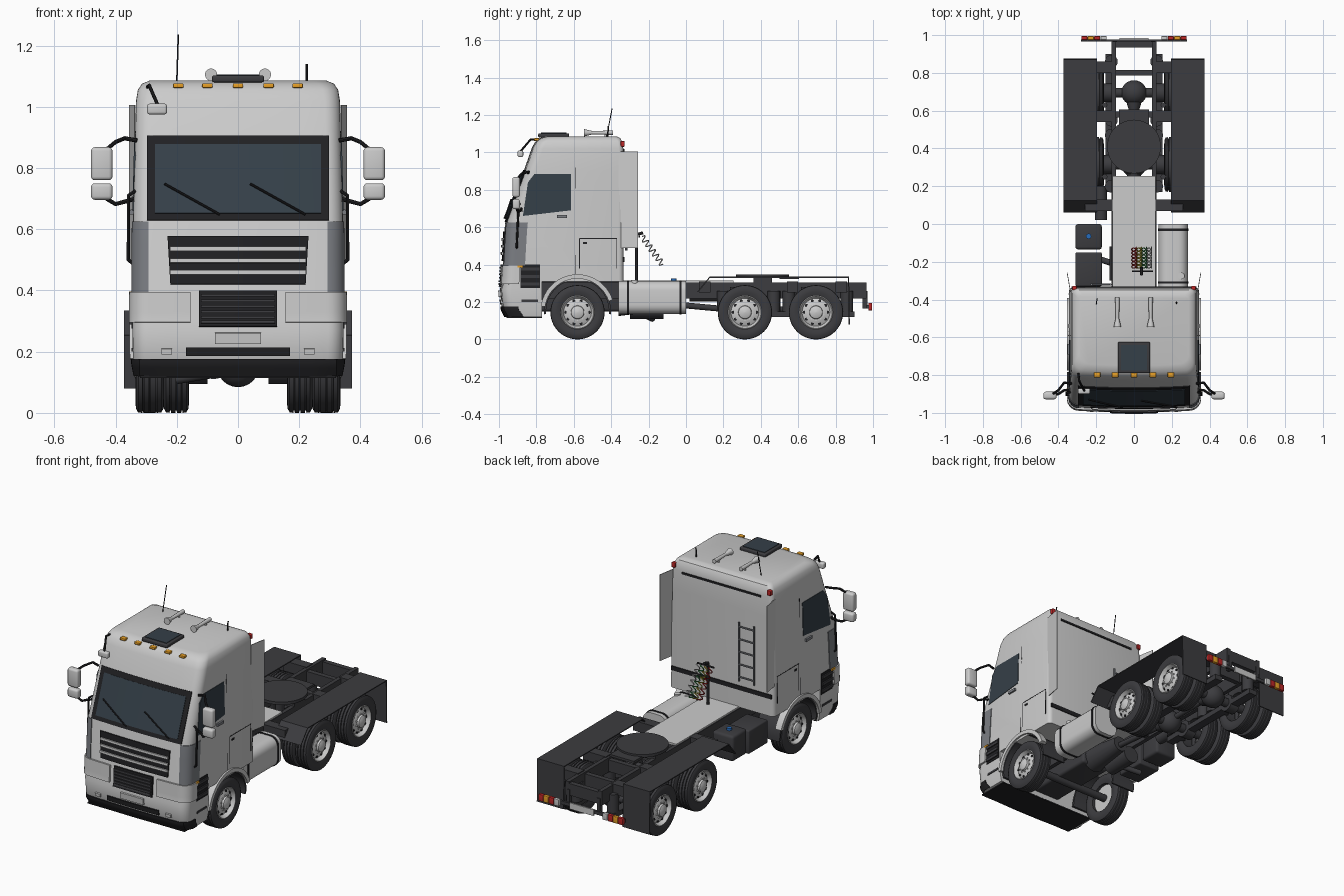
import bpy, bmesh
from math import sin, cos, pi, radians
from mathutils import Vector

if "Cube" in bpy.data.objects:
    bpy.data.objects.remove(bpy.data.objects["Cube"])

def mat(name, c):
    m = bpy.data.materials.new(name)
    m.diffuse_color = (*c, 1)
    m.use_nodes = True
    m.node_tree.nodes["Principled BSDF"].inputs["Base Color"].default_value = m.diffuse_color
    return m
DARK, BLACK = mat("dark", (.045, .045, .05)), mat("black", (.015, .015, .017))
GREY, GLASS = mat("mid_grey", (.2, .21, .23)), mat("glass", (.035, .05, .065))
AMBER, RED = mat("amber", (.8, .35, .02)), mat("red", (.5, .02, .02))
BLUE, YELLOW = mat("blue", (.02, .15, .5)), mat("yellow", (.6, .5, .05))
GREEN = mat("green", (.05, .3, .08))

def finish(name, bm, m=None):
    bmesh.ops.recalc_face_normals(bm, faces=bm.faces[:])
    me = bpy.data.meshes.new(name)
    bm.to_mesh(me); bm.free()
    ob = bpy.data.objects.new(name, me)
    bpy.context.collection.objects.link(ob)
    if m: me.materials.append(m)
    return ob

def box(name, x0, x1, y0, y1, z0, z1, m=None, bev=0, along_y=False):
    bm = bmesh.new()
    bmesh.ops.create_cube(bm, size=1)
    for v in bm.verts:
        v.co = ((x0+x1)/2 + v.co.x*(x1-x0), (y0+y1)/2 + v.co.y*(y1-y0), (z0+z1)/2 + v.co.z*(z1-z0))
    if bev:
        es = [e for e in bm.edges if not along_y or abs(e.verts[0].co.y - e.verts[1].co.y) > 1e-5]
        bmesh.ops.bevel(bm, geom=es, offset=bev, segments=6 if along_y else 3, profile=.5, affect='EDGES')
    return finish(name, bm, m)

def rods(name, segs, m=None, n=16):
    """Cylinders or cones, each (start, end, radius[, end radius])."""
    bm = bmesh.new()
    for s in segs:
        a, b = Vector(s[0]), Vector(s[1])
        r = bmesh.ops.create_cone(bm, cap_ends=True, segments=n, radius1=s[2], radius2=s[-1], depth=(b-a).length)
        q = (b-a).to_track_quat('Z', 'Y')
        for v in r['verts']: v.co = q @ v.co + (a+b)/2
    return finish(name, bm, m)

def tube(name, pts, r, m=None):
    cu = bpy.data.curves.new(name, 'CURVE')
    cu.dimensions, cu.bevel_depth, cu.bevel_resolution, cu.use_fill_caps = '3D', r, 2, True
    sp = cu.splines.new('POLY')
    sp.points.add(len(pts)-1)
    for p, c in zip(sp.points, pts): p.co = (*c, 1)
    if m: cu.materials.append(m)
    ob = bpy.data.objects.new(name, cu)
    bpy.context.collection.objects.link(ob)

def loft(name, rings, m=None, wrap=False, caps=True):
    bm = bmesh.new()
    vs = [[bm.verts.new(p) for p in ring] for ring in rings]
    n = len(vs[0])
    for a, b in zip(vs, vs[1:] + ([vs[0]] if wrap else [])):
        for i in range(n): bm.faces.new((a[i], a[(i+1) % n], b[(i+1) % n], b[i]))
    if caps:
        bm.faces.new(vs[0]); bm.faces.new(vs[-1])
    return finish(name, bm, m)

def lathe(name, prof, s, y, z, m=None, n=48):
    """Spin an (x, radius) profile around the x axis."""
    closed = prof[0][1] > .001 and prof[-1][1] > .001
    return loft(name, [[(s*x, y + r*cos(2*pi*i/n), z + r*sin(2*pi*i/n)) for i in range(n)] for x, r in prof],
                m, wrap=closed, caps=not closed)

# Cab skin: height, front y, back y, half width
ROWS = [(.12, -.965, -.335, .335), (.16, -.985, -.335, .343), (.27, -.995, -.335, .345), (.30, -.985, -.335, .345),
        (.62, -.968, -.335, .343), (.90, -.868, -.335, .336), (1.02, -.826, -.335, .333),
        (1.055, -.808, -.34, .327), (1.075, -.785, -.35, .314), (1.085, -.75, -.37, .29)]
R = .05
def row(z):
    for a, b in zip(ROWS, ROWS[1:]):
        if z <= b[0]:
            t = (z-a[0])/(b[0]-a[0])
            return [p + (q-p)*t for p, q in zip(a[1:], b[1:])]
def skin(u, z):
    """Point on the cab front, u measured around the surface from the middle."""
    yf, yb, w = row(z)
    a, x, y = abs(u), abs(u), 0
    if a > w-R:
        t = min((a-w+R)/R, pi/2)
        x, y = w-R + R*sin(t), R*(1-cos(t)) + max(0, a-w+R-R*pi/2)
    return Vector((x if u >= 0 else -x, yf + y + .012*(x/w)**2, z))
def half_ring(z):
    yf, yb, w = row(z)
    us = [(w-R)*i/4 for i in range(5)] + [w-R + R*pi/2*i/6 for i in range(1, 7)]
    return [skin(u, z) for u in us] + [Vector((w-.025+.025*cos(t), yb-.025+.025*sin(t), z)) for t in [pi/8*i for i in range(5)]]
rings = []
for r in ROWS:
    h = half_ring(r[0])
    rings.append(h + [Vector((-p.x, p.y, p.z)) for p in h[:0:-1]])
cab = loft("cab", rings)
cutters = [box("under_cutter", -.5, .5, -.77, 0, 0, .31), rods("arch_cutter", [((-.5, -.58, .15), (.5, -.58, .15), .178)], n=64)]
for c in cutters:
    c.hide_render = True
    md = cab.modifiers.new("cut", 'BOOLEAN')
    md.object, md.operation, md.solver = c, 'DIFFERENCE', 'EXACT'

def panel(name, u0, u1, z0, z1, m=None, t=.012, taper=0):
    """Sheet wrapped on the cab front."""
    nu, nz = 20, 6
    bm = bmesh.new()
    g = [[bm.verts.new(skin((u0 + (u1-u0)*i/nu)*(1-taper*(1-j/nz)), z0 + (z1-z0)*j/nz)) for i in range(nu+1)] for j in range(nz+1)]
    for a, b in zip(g, g[1:]):
        for i in range(nu): bm.faces.new((a[i], a[i+1], b[i+1], b[i]))
    ob = finish(name, bm, m)
    md = ob.modifiers.new("thick", 'SOLIDIFY')
    md.thickness, md.offset = t, 0

def side(name, pts, m=None, out=.004, inn=.01):
    """(y, z) polygon lying on both cab sides."""
    for s, tag in ((1, "right"), (-1, "left")):
        loft(f"{name}_{tag}", [[(s*(row(max(z, .12))[2] + d), y, z) for y, z in pts] for d in (-inn, out)], m)
def rect(y0, y1, z0, z1): return [(y0, z0), (y1, z0), (y1, z1), (y0, z1)]

# Front face
panel("windscreen_surround", -.297, .297, .628, .905, BLACK, .01)
panel("windscreen", -.27, .27, .65, .875, GLASS, .016)
panel("upper_grille", -.23, .23, .42, .577, BLACK, .014, .04)
for i in range(3): panel(f"grille_slat_{i}", -.222, .222, .452+.038*i, .466+.038*i, None, .03)
panel("lower_grille", -.127, .127, .28, .4, BLACK, .022)
for i in range(6): panel(f"lower_slat_{i}", -.12, .12, .289+.018*i, .297+.018*i, DARK, .034)
panel("bumper_skirt", -.4, .4, .122, .176, BLACK, .012)
panel("bumper_slot", -.17, .17, .186, .214, BLACK, .014)
panel("number_plate", -.075, .075, .226, .262, None, .02)
for s in (1, -1):
    panel("corner_panel", *sorted((s*.292, s*.43)), .395, .625, GREY, .008)
    panel("headlamp", *sorted((s*.155, s*.405)), .295, .395, None, .022)
    panel("fog_lamp", *sorted((s*.215, s*.25)), .192, .21, None, .02)
box("bumper_floor", -.32, .32, -.96, -.77, .114, .122, BLACK)
for x in (-.06, .22):
    tube("wiper", [skin(x-.18*t, .648+.1*t)+Vector((0, -.014, 0)) for t in (0, .5, 1)], .004, BLACK)
# Cab sides
side("door_window", [(-.872, .66), (-.615, .69), (-.615, .885), (-.81, .885), (-.845, .84)], GLASS, .003)
for y0, y1, z0, z1 in ((-.592, -.588, .35, .92), (-.572, -.568, .38, .54), (-.372, -.368, .38, .54), (-.57, -.37, .538, .542)):
    side("panel_gap", rect(y0, y1, z0, z1), BLACK, .001)
side("door_handle", rect(-.69, -.635, .648, .664), GREY, .01)
side("hatch_latch", rect(-.55, -.53, .51, .52), BLACK, .004)
side("step_vent", rect(-.885, -.78, .275, .4), BLACK, .003)
for i in range(3): side(f"step_slat_{i}", rect(-.882, -.784, .288+.04*i, .305+.04*i), DARK, .01)
side("side_marker", rect(-.9, -.872, .385, .396), AMBER, .012)
side("lower_step", rect(-.88, -.79, .2, .212), DARK, .004)
def arc(r0, r1, a0, a1):
    ts = [radians(a0 + (a1-a0)*i/24) for i in range(25)]
    return [(-.58+r*cos(t), .15+r*sin(t)) for r, q in ((r0, ts), (r1, ts[::-1])) for t in q]
side("arch_lip", arc(.175, .198, 18, 172), None, .01, .03)
side("front_mudguard", arc(.168, .179, -5, 185), DARK, -.005, .16)
# Roof fittings
box("sunroof", -.085, .085, -.79, -.625, 1.08, 1.102, DARK, .006)
box("sunroof_glass", -.07, .07, -.775, -.64, 1.1, 1.105, GLASS)
for x in (-.195, -.1, 0, .1, .195): box("roof_marker", x-.017, x+.017, -.812, -.785, 1.062, 1.076, AMBER, .003)
rods("air_horns", [seg for x in (-.088, .088) for seg in (((x, -.545, 1.105), (x, -.5, 1.105), .02, .009),
     ((x, -.5, 1.105), (x, -.39, 1.105), .009, .012), ((x, -.43, 1.08), (x, -.43, 1.105), .006))])
rods("antennas", [((-.2, -.425, 1.08), (-.195, -.395, 1.235), .0025), ((.225, -.42, 1.07), (.225, -.415, 1.14), .004)], BLACK, 8)
box("kerb_mirror", -.297, -.232, -.9, -.87, .975, 1.01, None, .008)
tube("kerb_mirror_arm", [(-.295, -.79, 1.065), (-.29, -.83, 1.07), (-.262, -.885, 1.005)], .006, BLACK)
# Side mirrors, grab rails, deflectors and rear corner lights
for s in (1, -1):
    for z0, z1 in ((.76, .868), (.696, .75)):
        m = box("mirror", .41, .48, -.928, -.888, z0, z1, None, .012)
        if s < 0: m.data.transform(((-1, 0, 0, 0), (0, 1, 0, 0), (0, 0, 1, 0), (0, 0, 0, 1))); m.data.flip_normals()
    for pts in ([(.33, -.845, .89), (.37, -.84, .897), (.4, -.88, .885), (.43, -.9, .86)],
                [(.335, -.88, .7), (.37, -.88, .69), (.4, -.9, .682), (.43, -.905, .7)]):
        tube("mirror_arm", [(s*x, y, z) for x, y, z in pts], .007, BLACK)
    tube("grab_rail", [(s*.34, -.905, .485), (s*.358, -.905, .5), (s*.358, -.895, .71), (s*.335, -.89, .725)], .006, BLACK)
    loft("side_deflector", [[(s*(.338+d), -.36, z), (s*(.356+d), -.257, z), (s*(.352+d), -.257, z), (s*(.334+d), -.36, z)]
                            for z, d in ((.49, 0), (1.005, 0))])
    box("corner_light", s*.315-.012, s*.315+.012, -.35, -.328, 1.03, 1.06, RED, .004)
# Back wall fittings
box("upper_trim", -.26, .26, -.338, -.33, 1.005, 1.017, BLACK)
box("lower_trim", -.33, .33, -.338, -.33, .415, .44, BLACK)
rods("ladder", [((x, -.32, .475), (x, -.32, .825), .006) for x in (-.225, -.125)] +
     [((-.225, -.32, .5+.075*i), (-.125, -.32, .5+.075*i), .005) for i in range(5)], GREY, 8)
rods("hose_post", [((.04, -.265, .31), (.04, -.265, .56), .008), ((.04, -.265, .56), (.04, -.23, .57), .008),
                   ((-.01, -.25, .55), (.1, -.25, .55), .005)], BLACK)
for x, m in zip((0, .027, .054, .081), (RED, YELLOW, GREEN, None)):
    tube("coiled_hose", [(x+.012*cos(t), -.235+.11*t/38+.012*sin(t), .55-.15*t/38+.01*sin(t)) for t in [38*i/72 for i in range(73)]], .0032, m)

# Wheels
def wheel(s, y, x, h, rim):
    tread = [(-.8, .085), (-1, .11), (-.96, .13), (-.8, .143)]
    for c in (-.45, 0, .45): tread += [(c-.06, .145), (c-.04, .138), (c+.04, .138), (c+.06, .145)]
    tread += [(.8, .143), (.96, .13), (1, .11), (.8, .085)]
    lathe("tyre", [(x+h*a, r) for a, r in tread], s, y, .145, BLACK if h < 0 else DARK)
    if not rim:
        return
    f = x + h*.85
    lathe("rim", [(f-.06, 0), (f-.06, .086), (f, .09), (f+.003, .086), (f-.01, .079), (f-.02, .074), (f-.008, .05),
                  (f-.006, .036), (f+.006, .034), (f+.012, .022), (f+.014, 0)], s, y, .145)
    ring = lambda r, o, n, a, b, q: [((s*(f+a), y+r*cos(2*pi*(i+o)/n), .145+r*sin(2*pi*(i+o)/n)),
                                      (s*(f+b), y+r*cos(2*pi*(i+o)/n), .145+r*sin(2*pi*(i+o)/n)), q) for i in range(n)]
    rods("rim_holes", ring(.063, 0, 10, -.03, -.0125, .0085), BLACK, 12)
    rods("wheel_nuts", ring(.043, .5, 10, -.01, -.001, .004), None, 6)
for s in (1, -1):
    wheel(s, -.58, .288, .047, True)
    for y in (.315, .695):
        wheel(s, y, .293, .042, True)
        wheel(s, y, .202, .042, False)

# Chassis
for s in (1, -1):
    box("frame_rail", s*.108-.012, s*.108+.012, -.92, .965, .22, .305, DARK)
    a, b = sorted((s*.195, s*.372))
    path = [(.06, .255), (.125, .335), (.872, .335), (.876, .08)]
    inner = [(.87, .08), (.866, .329), (.128, .329), (.065, .252)]
    loft("rear_mudguard", [[(x, y, z) for y, z in path+inner] for x in (a, b)], DARK)
    for y in (.1, .57, .83): box("guard_bracket", *sorted((s*.11, s*.26)), y-.03, y+.03, .25, .31, DARK)
    rods("air_springs", [((s*.12, y, .15), (s*.12, y, .26), .034) for y in (.2, .47, .55, .86)] +
         [((s*.155, y, .12), (s*.155, y, .28), .014) for y in (.25, .63)], DARK)
    box("spring_beam", *sorted((s*.1, s*.15)), .17, .9, .12, .15, DARK)
for y in (.0, .22, .58, .8, .95): box("cross_member", -.11, .11, y-.015, y+.015, .225, .295, DARK)
for y in (.315, .695):
    rods("rear_axle", [((-.3, y, .145), (.3, y, .145), .026), ((-.16, y, .145), (-.1, y, .145), .05), ((.1, y, .145), (.16, y, .145), .05)], DARK)
    lathe("differential", [(.068*cos(t), .066*sin(t)) for t in [pi*i/12 for i in range(13)]], 1, y, .15, DARK, 24)
    rods("diff_nose", [((0, y-.1, .16), (0, y, .15), .025, .055)], DARK)
rods("front_axle", [((-.28, -.58, .145), (.28, -.58, .145), .022)], DARK)
rods("drive_shaft", [((0, -.2, .2), (0, .23, .16), .016), ((0, .35, .16), (0, .6, .16), .016), ((0, -.36, .2), (0, -.12, .2), .075, .045)], DARK)
box("engine", -.09, .09, -.9, -.34, .15, .32, DARK, .015)
box("deck_plate", -.115, .115, -.34, .255, .302, .314)
# Coupling plate
rods("coupling_plate", [((0, .41, .33), (0, .41, .347), .142)], DARK, 48)
box("coupling_ramp", -.08, .08, .5, .605, .322, .336, DARK)
box("coupling_mount", -.12, .12, .36, .46, .295, .333, DARK)
# Right tank, left boxes and air tank
box("fuel_tank", .13, .285, -.36, 0, .135, .312, None, .05, True)
for y in (-.31, -.03): box("tank_strap", .127, .288, y-.006, y+.006, .132, .315, BLACK, .051, True)
rods("tank_cap", [((.25, -.275, .29), (.25, -.275, .318), .018)])
box("battery_box", -.31, -.17, -.33, -.15, .15, .29, DARK, .008)
box("fluid_tank", -.31, -.17, -.135, 0, .16, .312, DARK, .015)
rods("fluid_cap", [((-.24, -.065, .31), (-.24, -.065, .325), .014)], BLUE)
rods("air_tank", [((-.175, .02, .235), (-.175, .2, .235), .032)], DARK, 24)
rods("exhaust", [((-.08, -.3, .16), (-.08, -.12, .16), .05), ((-.08, -.22, .13), (-.2, -.18, .11), .016)], DARK)
# Rear light bar
box("light_bar", -.28, .28, .965, .978, .165, .185, DARK)
for s in (1, -1):
    box("bar_support", s*.1-.01, s*.1+.01, .945, .97, .165, .26, DARK)
    for i, m in enumerate((None, RED, AMBER, RED)):
        box("tail_lamp", *sorted((s*(.145+.034*i), s*(.177+.034*i))), .975, .995, .155, .195, m, .003)
box("rear_plate", -.078, .078, .976, .985, .155, .192)

# Bake modifiers and curves, shade
bpy.ops.object.select_all(action='SELECT')
bpy.context.view_layer.objects.active = cab
bpy.ops.object.convert(target='MESH')
for c in cutters: bpy.data.objects.remove(c)
bpy.ops.object.shade_smooth_by_angle(angle=radians(35))
